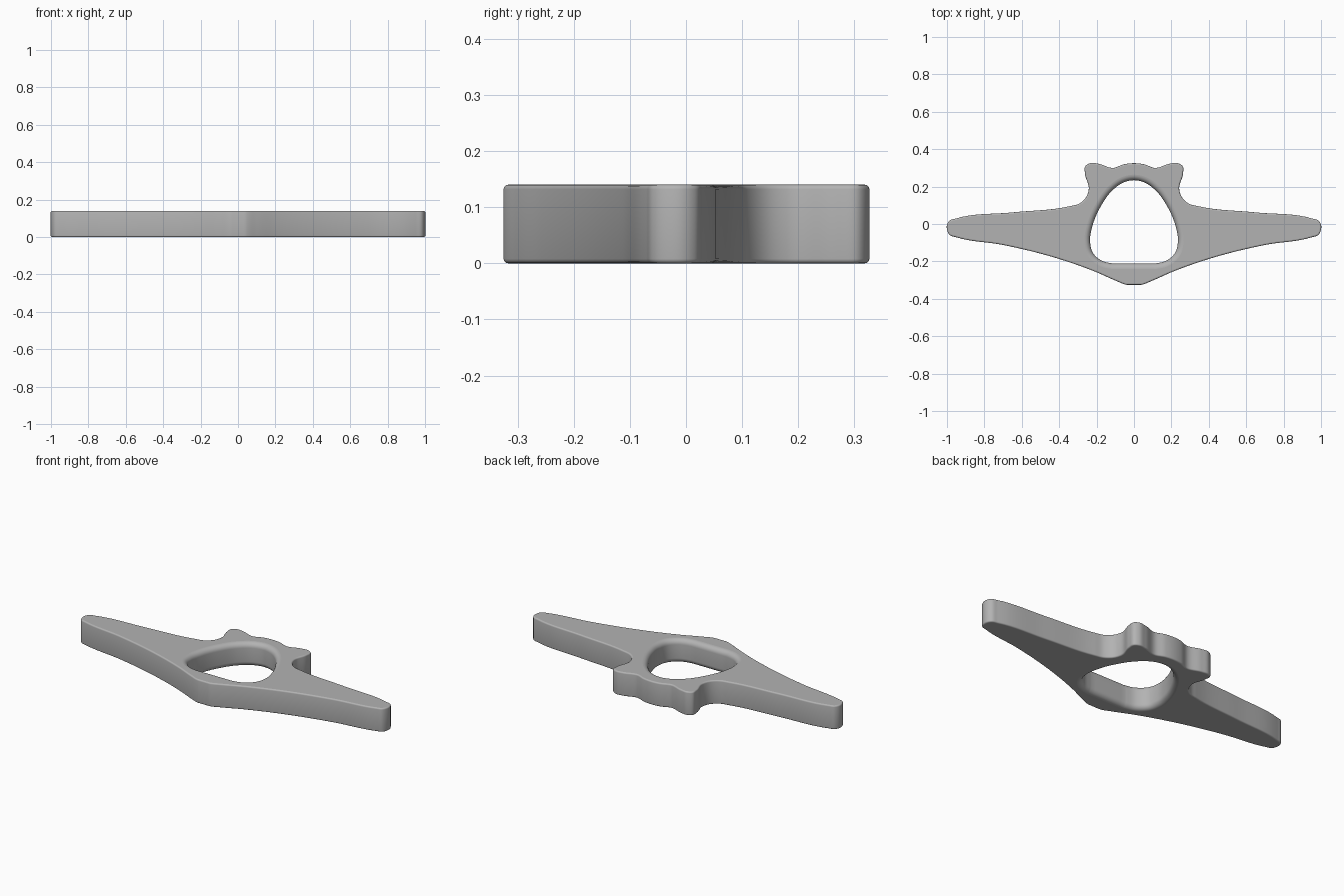
import bpy
import bmesh
import math
from mathutils import Vector
from mathutils.geometry import interpolate_bezier

if "Cube" in bpy.data.objects:
    bpy.data.objects.remove(bpy.data.objects["Cube"], do_unlink=True)

HEIGHT = 0.14

# Half profiles (x >= 0), from the front centre to the back centre
PLATE = [(0.04, -0.325), (0.1, -0.302), (0.2, -0.258), (0.4, -0.187), (0.7, -0.112),
         (0.95, -0.071), (0.985, -0.059), (1, -0.03), (1, -0.005), (0.986, 0.018), (0.95, 0.03),
         (0.65, 0.062), (0.35, 0.094), (0.295, 0.108), (0.255, 0.145), (0.242, 0.185), (0.262, 0.27),
         (0.261, 0.308), (0.235, 0.325), (0.19, 0.322), (0.11, 0.3), (0.055, 0.319), (0, 0.325)]
HOLE = [(0.115, -0.211), (0.175, -0.195), (0.222, -0.15), (0.235, -0.09), (0.222, -0.01),
        (0.18, 0.09), (0.12, 0.175), (0.06, 0.22), (0, 0.234)]
NOTCH = 0.11  # the back notches are the sharp corners of the plate


def mirrored(half):
    pts = [Vector(p) for p in half]
    return pts + [Vector((-p.x, p.y)) for p in reversed(pts) if p.x > 0]


def smooth_loop(half, steps, corner=None):
    """Closed smooth curve through the points of a mirrored half profile."""
    pts = mirrored(half)
    n = len(pts)

    def handle(i, j):
        chord = pts[j] - pts[i]
        if corner and abs(pts[i].x) == corner and pts[i].y > 0:
            return pts[i] + chord / 3
        before, after = pts[i] - pts[i - 1], pts[(i + 1) % n] - pts[i]
        # weighting by the opposite length gives a round curve on uneven spacing
        tangent = (before / before.length_squared + after / after.length_squared).normalized()
        return pts[i] + tangent * math.copysign(chord.length / 3, chord.dot(tangent))

    loop = []
    for i in range(n):
        j = (i + 1) % n
        if i == n - 1:  # straight front edge
            h1, h2 = pts[i].lerp(pts[j], 1 / 3), pts[j].lerp(pts[i], 1 / 3)
        else:
            h1, h2 = handle(i, j), handle(j, i)
        loop += [p.to_2d() for p in interpolate_bezier(
            pts[i].to_3d(), h1.to_3d(), h2.to_3d(), pts[j].to_3d(), steps + 1)[:-1]]
    return loop


def offset_loop(loop, distance):
    """Move a counter-clockwise loop inwards by the distance."""
    result = []
    for i, p in enumerate(loop):
        a = (p - loop[i - 1]).normalized()
        b = (loop[(i + 1) % len(loop)] - p).normalized()
        t = (a + b).normalized()
        result.append(p + Vector((-t.y, t.x)) * distance / max(t.dot(a), 0.5))
    return result


def wall(bm, loop, radius, side, steps):
    """Upright wall with rounded rims; returns its bottom and top edge loops."""
    arc = [(radius * (1 - math.sin(a)), radius * (1 - math.cos(a)))
           for a in (math.pi / 2 * k / steps for k in range(steps + 1))]
    levels = arc + [(inset, HEIGHT - z) for inset, z in reversed(arc)]
    rings = []
    for inset, z in levels:
        rings.append([bm.verts.new((p.x, p.y, z)) for p in offset_loop(loop, side * inset)])
    n = len(loop)
    for low, high in zip(rings, rings[1:]):
        for i in range(n):
            j = (i + 1) % n
            bm.faces.new((low[i], low[j], high[j], high[i])).smooth = True
    return [[bm.edges.get((r[i], r[(i + 1) % n])) for i in range(n)]
            for r in (rings[0], rings[-1])]


# Winged plate with a rounded opening
bm = bmesh.new()
outer = wall(bm, smooth_loop(PLATE, 8, NOTCH), 0.008, 1, 4)
inner = wall(bm, smooth_loop(HOLE, 8), 0.03, -1, 7)
for rim, opening in zip(outer, inner):
    bmesh.ops.triangle_fill(bm, edges=rim + opening, use_beauty=True)
bmesh.ops.recalc_face_normals(bm, faces=bm.faces)
for edge in bm.edges:
    edge.smooth = edge.calc_face_angle(0) < math.radians(30)

mesh = bpy.data.meshes.new("winged_plate")
bm.to_mesh(mesh)
bm.free()
plate = bpy.data.objects.new("winged_plate", mesh)
bpy.context.collection.objects.link(plate)

# Plain grey
grey = bpy.data.materials.new("plain_grey")
grey.use_nodes = True
colour = (0.45, 0.45, 0.45, 1)
grey.diffuse_color = colour
grey.node_tree.nodes["Principled BSDF"].inputs["Base Color"].default_value = colour
mesh.materials.append(grey)
